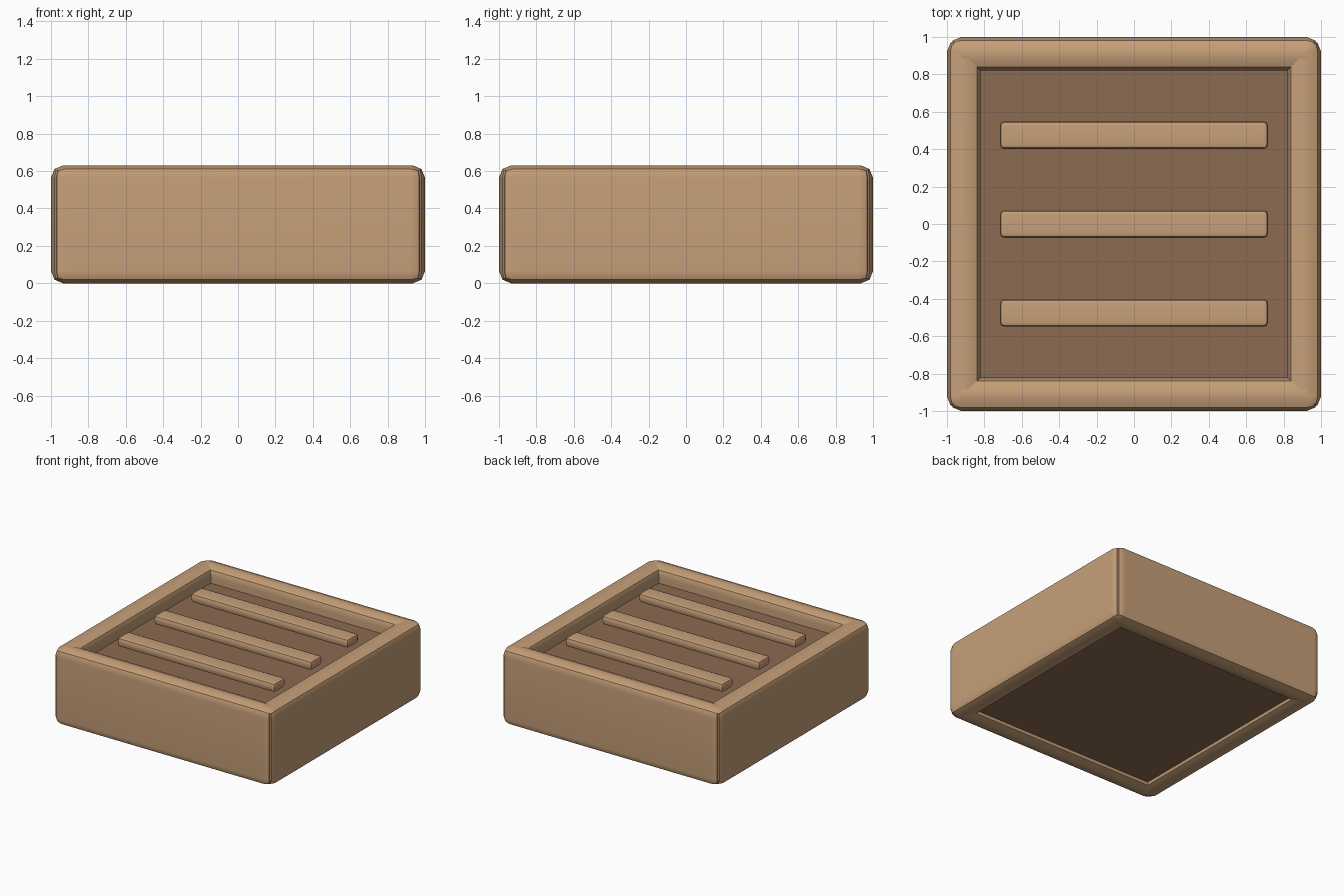
import bpy, bmesh, math

cube = bpy.data.objects.get("Cube")
if cube:
    bpy.data.objects.remove(cube, do_unlink=True)


def material(name, colour):
    m = bpy.data.materials.new(name)
    m.use_nodes = True
    m.diffuse_color = (*colour, 1)
    m.node_tree.nodes["Principled BSDF"].inputs["Base Color"].default_value = (*colour, 1)
    return m


light_wood = material("light wood", (0.565, 0.35, 0.19))
dark_wood = material("dark wood", (0.265, 0.145, 0.082))


def block(name, centre, size, mat, bevel=0, turn=0):
    bm = bmesh.new()
    bmesh.ops.create_cube(bm, size=1)
    bmesh.ops.scale(bm, vec=size, verts=bm.verts[:])
    if bevel:
        bmesh.ops.bevel(bm, geom=bm.edges[:], offset=bevel, segments=2,
                        profile=0.5, affect="EDGES")
    mesh = bpy.data.meshes.new(name)
    bm.to_mesh(mesh)
    bm.free()
    mesh.materials.append(mat)
    obj = bpy.data.objects.new(name, mesh)
    obj.location = centre
    obj.rotation_euler.z = turn
    bpy.context.collection.objects.link(obj)
    bpy.ops.object.select_all(action="DESELECT")
    obj.select_set(True)
    bpy.context.view_layer.objects.active = obj
    bpy.ops.object.shade_smooth_by_angle(angle=math.radians(30))
    # Keeps the broad faces flat and the rounding soft
    normals = obj.modifiers.new("flat_faces", "WEIGHTED_NORMAL")
    normals.keep_sharp = True
    return obj


# Four rounded wall bars overlapping at the corners
bar = (1.976, 0.18, 0.63)
for side, sign in (("front", -1), ("back", 1)):
    block(side + "_wall", (0, sign * 0.91, 0.315), bar, light_wood, 0.065)
for side, sign in (("left", 1), ("right", -1)):
    block(side + "_wall", (sign * 0.91, 0, 0.315), bar, light_wood, 0.065, math.pi / 2)

# Sunken panel, also set in from below
block("inner_panel", (0, 0, 0.277), (1.76, 1.76, 0.475), dark_wood)

# Raised slats across the panel
for label, y in (("front", -0.475), ("middle", 0), ("back", 0.475)):
    block(label + "_slat", (0, y, 0.58), (1.435, 0.148, 0.076), light_wood, 0.025)
